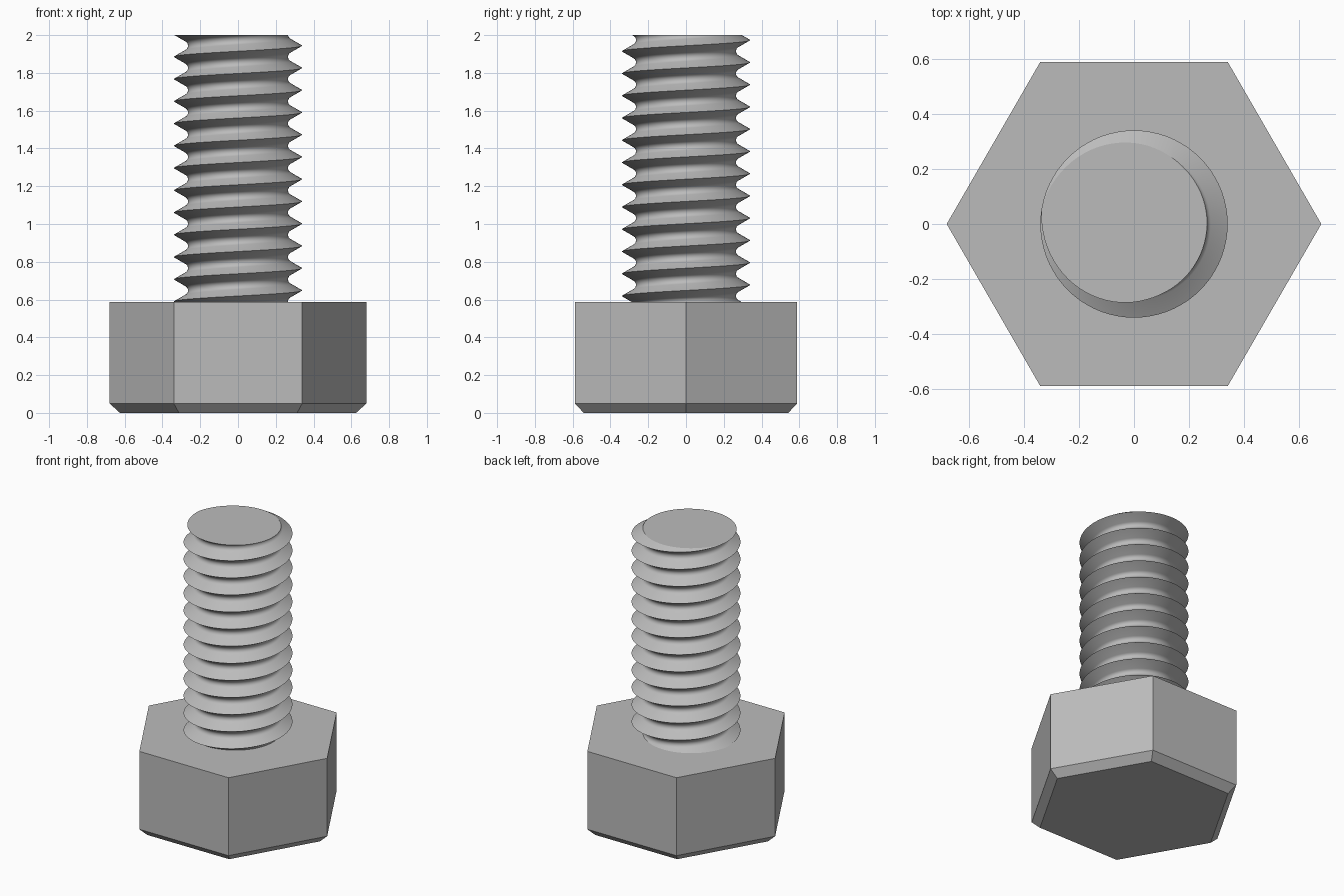
import bpy, bmesh
from math import sin, cos, pi, radians

cube = bpy.data.objects.get("Cube")
if cube:
    bpy.data.objects.remove(cube)

HEIGHT, HEAD_TOP, CHAMFER = 2.0, 0.587, 0.05
HEAD_R, HEAD_BOTTOM_R = 0.68, 0.625
CREST_R, PITCH, STEPS = 0.34, 0.1178, 72

steel = bpy.data.materials.new("grey steel")
steel.use_nodes = True
grey = (0.5, 0.5, 0.5, 1)
steel.diffuse_color = grey
steel.node_tree.nodes["Principled BSDF"].inputs["Base Color"].default_value = grey


def finish(bm, name):
    bmesh.ops.recalc_face_normals(bm, faces=bm.faces)
    mesh = bpy.data.meshes.new(name)
    bm.to_mesh(mesh)
    bm.free()
    mesh.materials.append(steel)
    obj = bpy.data.objects.new(name, mesh)
    bpy.context.collection.objects.link(obj)
    return obj


# Hexagonal head, chamfered at the bottom
bm = bmesh.new()
rings = []
for r, z in ((HEAD_BOTTOM_R, 0), (HEAD_R, CHAMFER), (HEAD_R, HEAD_TOP)):
    rings.append([bm.verts.new((r * cos(k * pi / 3), r * sin(k * pi / 3), z))
                  for k in range(6)])
for low, high in zip(rings, rings[1:]):
    for k in range(6):
        n = (k + 1) % 6
        bm.faces.new((low[k], low[n], high[n], high[k]))
bm.faces.new(rings[0][::-1])
bm.faces.new(rings[-1])
finish(bm, "hex_head")

# Thread profile over one pitch: sharp 60 degree crest, rounded root
root_r = 0.027
vertex_r = CREST_R - PITCH / 2 / math_tan if (math_tan := sin(pi / 6) / cos(pi / 6)) else 0
centre_r = vertex_r + 2 * root_r
profile = [(CREST_R, 0)]
for k in range(9):
    a = radians(-60 + 15 * k)
    profile.append((centre_r - root_r * cos(a), PITCH / 2 + root_r * sin(a)))
profile.append((CREST_R, PITCH))

# Threaded shank: sweep the profile along a right-handed helix
bm = bmesh.new()
turns = 16
start = HEIGHT + 0.003 - PITCH * 14.5
previous = None
for i in range(turns * STEPS + 1):
    a = 2 * pi * i / STEPS
    rise = start + PITCH * i / STEPS
    ring = [bm.verts.new((r * cos(a), r * sin(a), z + rise)) for r, z in profile]
    if previous:
        for j in range(len(profile) - 1):
            bm.faces.new((previous[j], ring[j], ring[j + 1], previous[j + 1]))
    previous = ring
bmesh.ops.remove_doubles(bm, verts=bm.verts, dist=0.00001)

# Trim the shank flat at the tip and just inside the head, then cap it
for z, direction in ((HEIGHT, 1), (HEAD_TOP - 0.01, -1)):
    cut = bmesh.ops.bisect_plane(
        bm, geom=bm.verts[:] + bm.edges[:] + bm.faces[:], dist=0.000001,
        plane_co=(0, 0, z), plane_no=(0, 0, direction), clear_outer=True)
    rim = [e for e in cut["geom_cut"] if isinstance(e, bmesh.types.BMEdge)]
    bmesh.ops.edgeloop_fill(bm, edges=rim)
shank = finish(bm, "threaded_shank")

bpy.ops.object.select_all(action="DESELECT")
shank.select_set(True)
bpy.context.view_layer.objects.active = shank
bpy.ops.object.shade_smooth_by_angle(angle=radians(30))
